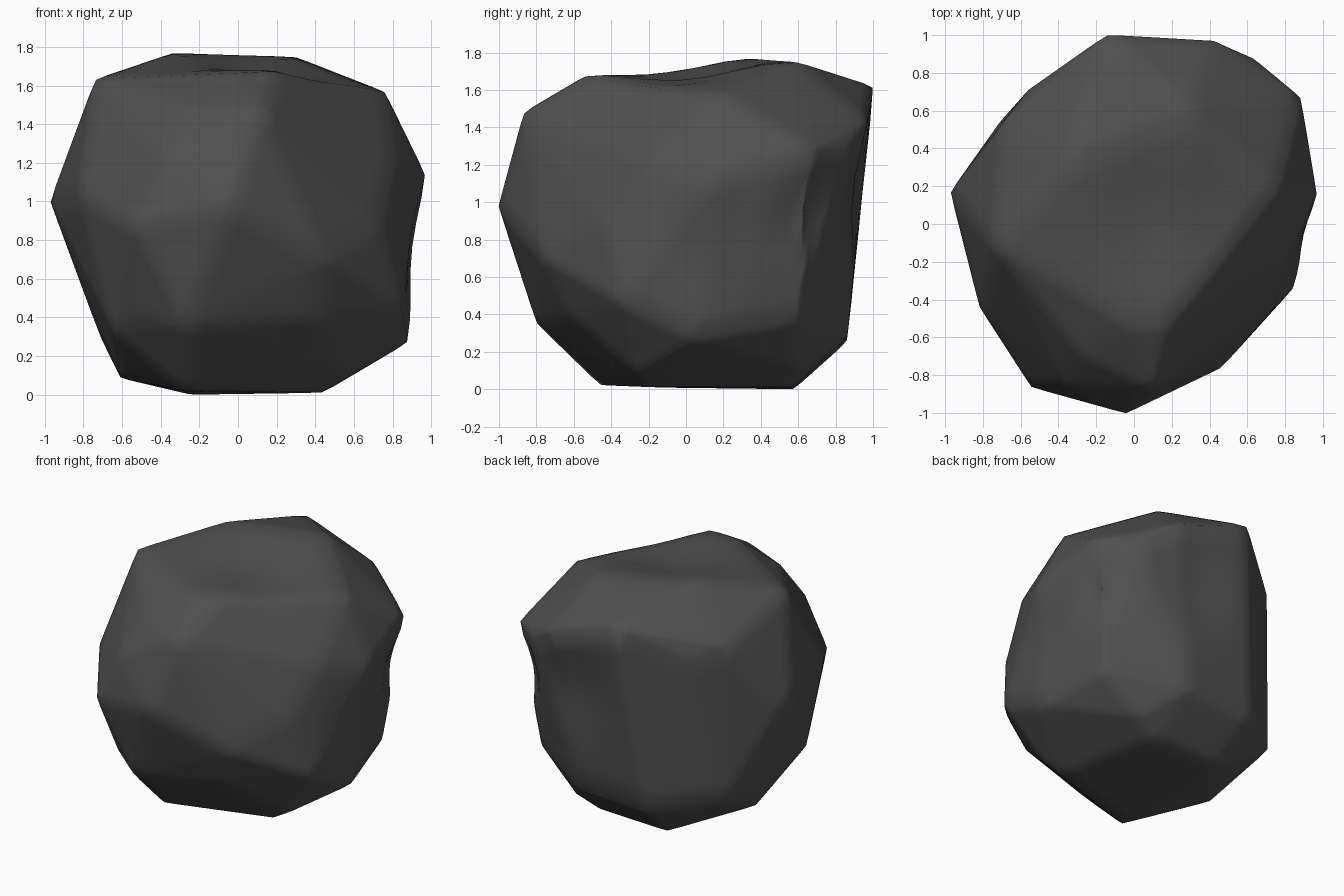
import bpy, bmesh
from mathutils import Vector

if "Cube" in bpy.data.objects:
    bpy.data.objects.remove(bpy.data.objects["Cube"])

# Main corners of the boulder
CORNERS = [
    # crown
    (-.34, .34, 1.77), (.30, .60, 1.75), (.18, -.54, 1.675), (-.02, -.55, 1.665),
    (-.74, -.11, 1.635), (.76, .18, 1.57), (-.14, 1.005, 1.62), (.10, -.87, 1.48),
    (-.28, -.70, 1.48), (-.37, -.86, 1.22),
    # girdle
    (-.975, .17, 1.0), (.97, .16, 1.14), (-.04, -1.005, .98), (-.545, -.865, .88),
    (-.82, -.44, 1.04), (.885, .67, 1.28), (.63, .88, 1.30), (.42, .975, 1.44),
    (-.56, .71, 1.38), (-.70, .53, 1.46), (.74, -.45, .88), (.81, -.20, 1.22),
    # lower sides
    (.46, -.765, .70), (.42, -.62, .40), (.845, -.34, .46), (.88, .06, .27),
    (.76, .59, .36), (.79, .62, .6), (.25, .865, .28), (-.30, .86, .25),
    (-.28, -.80, .35), (-.52, -.65, .42), (-.65, -.47, .33), (-.72, .53, .31),
    # foot
    (.44, -.22, .01), (.57, -.26, .09), (.46, .62, .1), (.30, .57, .01),
    (-.25, .58, 0), (-.28, -.46, .02), (-.61, .06, .085),
]

# Shallow hollows: centre, radius, push
HOLLOWS = [
    ((.10, .0, 1.63), .50, (0, 0, -.07)),      # crown
    ((.90, .10, .75), .38, (-.03, 0, 0)),      # right side
    ((.28, .93, 1.05), .45, (0, -.05, 0)),     # back
    ((.82, .66, .95), .30, (-.04, -.02, 0)),   # back right
]

# Faceted hull, divided finely enough to dent
bm = bmesh.new()
for c in CORNERS:
    bm.verts.new(c)
bmesh.ops.convex_hull(bm, input=bm.verts[:])
loose = [v for v in bm.verts if not v.link_faces]
bmesh.ops.delete(bm, geom=loose, context='VERTS')
bmesh.ops.subdivide_edges(bm, edges=bm.edges[:], cuts=6, use_grid_fill=True)
bmesh.ops.triangulate(bm, faces=bm.faces[:])
for v in bm.verts:
    for centre, radius, push in HOLLOWS:
        d = (v.co - Vector(centre)).length / radius
        if d < 1:
            v.co += Vector(push) * (1 - d * d) ** 2
bmesh.ops.recalc_face_normals(bm, faces=bm.faces[:])

mesh = bpy.data.meshes.new("boulder")
bm.to_mesh(mesh)
bm.free()
boulder = bpy.data.objects.new("boulder", mesh)
bpy.context.collection.objects.link(boulder)

# Slightly worn edges with soft shading
worn = boulder.modifiers.new("worn_edges", 'SMOOTH')
worn.factor = .3
worn.iterations = 1
for p in mesh.polygons:
    p.use_smooth = True

# Dark stone
stone = bpy.data.materials.new("dark_stone")
stone.diffuse_color = (.08, .08, .08, 1)
stone.use_nodes = True
stone.node_tree.nodes["Principled BSDF"].inputs["Base Color"].default_value = stone.diffuse_color
mesh.materials.append(stone)
